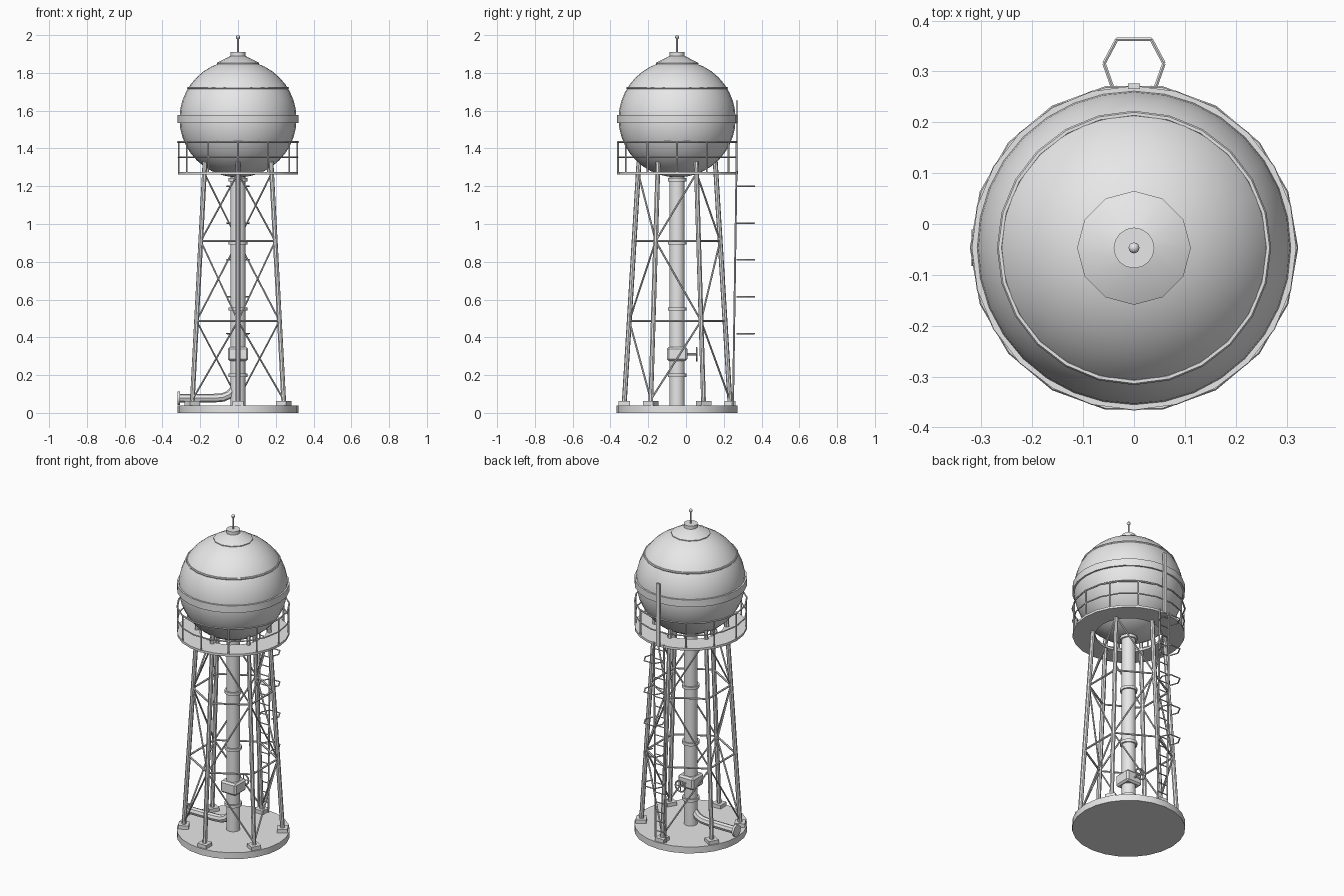
import bpy
import bmesh
from math import cos, sin, pi, radians, sqrt
from mathutils import Vector, Matrix

cube = bpy.data.objects.get("Cube")
if cube:
    bpy.data.objects.remove(cube, do_unlink=True)

YC = -0.047                      # tower axis
AXIS = Vector((0, YC, 0))

grey = bpy.data.materials.new("plain_grey")
grey.use_nodes = True
COLOUR = (0.8, 0.8, 0.8, 1)
grey.diffuse_color = COLOUR
for node in grey.node_tree.nodes:
    if node.type == 'BSDF_PRINCIPLED':
        node.inputs["Base Color"].default_value = COLOUR


def finish(name, bm, smooth=True):
    bmesh.ops.recalc_face_normals(bm, faces=bm.faces[:])
    mesh = bpy.data.meshes.new(name)
    bm.to_mesh(mesh)
    bm.free()
    mesh.materials.append(grey)
    obj = bpy.data.objects.new(name, mesh)
    bpy.context.collection.objects.link(obj)
    if smooth:
        bpy.ops.object.select_all(action='DESELECT')
        obj.select_set(True)
        bpy.context.view_layer.objects.active = obj
        bpy.ops.object.shade_smooth_by_angle(angle=radians(35))
    return obj


def lathe(name, profile, sides, closed=False, smooth=True):
    """Revolve (radius, z) points about the tower axis; closed joins the ends."""
    bm = bmesh.new()
    rings = []
    for r, z in profile:
        rings.append([bm.verts.new(AXIS + Vector((r * cos(2 * pi * i / sides),
                                                  r * sin(2 * pi * i / sides), z)))
                      for i in range(sides)])
    pairs = list(zip(rings, rings[1:]))
    if closed:
        pairs.append((rings[-1], rings[0]))
    else:
        bm.faces.new(rings[0])
        bm.faces.new(rings[-1])
    for a, b in pairs:
        for i in range(sides):
            j = (i + 1) % sides
            bm.faces.new((a[i], a[j], b[j], b[i]))
    return finish(name, bm, smooth)


def hoop(name, radius, z, thick, sides, smooth=False):
    profile = [(radius + thick * cos(k * pi / 3), z + thick * sin(k * pi / 3)) for k in range(6)]
    return lathe(name, profile, sides, True, smooth)


def rods(name, pairs, radius, sides=6):
    """Straight round bars between pairs of points, in one object."""
    bm = bmesh.new()
    for a, b in pairs:
        a, b = Vector(a) + AXIS, Vector(b) + AXIS
        d = b - a
        turn = d.to_track_quat('Z', 'Y').to_matrix().to_4x4()
        bmesh.ops.create_cone(bm, cap_ends=True, segments=sides, radius1=radius,
                              radius2=radius, depth=d.length,
                              matrix=Matrix.Translation((a + b) / 2) @ turn)
    return finish(name, bm, sides > 6)


def box(name, centre, size, angle=0.0, bevel=0.0):
    bm = bmesh.new()
    bmesh.ops.create_cube(bm, size=1, matrix=Matrix.Translation(Vector(centre) + AXIS)
                          @ Matrix.Rotation(angle, 4, 'Z') @ Matrix.Diagonal((*size, 1)))
    if bevel:
        bmesh.ops.bevel(bm, geom=bm.edges[:], offset=bevel, segments=1, affect='EDGES')
    return finish(name, bm, False)


def ball(name, z, radius, u, v):
    bm = bmesh.new()
    bmesh.ops.create_uvsphere(bm, u_segments=u, v_segments=v, radius=radius,
                              matrix=Matrix.Translation(AXIS + Vector((0, 0, z))))
    return finish(name, bm)


# Ground slab
lathe("base_slab", [(0.32, 0), (0.32, 0.04)], 24)

# Six leaning legs with footings
Z0, Z1 = 0.05, 1.33


def leg_point(i, z):
    r = 0.28 + (0.202 - 0.28) * (z - Z0) / (Z1 - Z0)
    a = pi / 2 + i * pi / 3
    return Vector((r * cos(a), r * sin(a), z))


rods("legs", [(leg_point(i, Z0), leg_point(i, Z1)) for i in range(6)], 0.013, 8)
for i in range(6):
    p = leg_point(i, 0.05)
    box("footing", p, (0.06, 0.06, 0.024), pi / 2 + i * pi / 3)

# Bracing between neighbouring legs
levels = [0.07, 0.487, 0.91, 1.27]
rods("horizontal_braces", [(leg_point(i, z), leg_point(i + 1, z))
                           for z in levels[1:3] for i in range(6)], 0.006)
diagonals = []
for j in range(3):
    for i in range(6):
        low, high = (i, i + 1) if (i + j) % 2 == 0 else (i + 1, i)
        diagonals.append((leg_point(low, levels[j]), leg_point(high, levels[j + 1])))
rods("diagonal_braces", diagonals, 0.005)

# Spherical tank with bands
TANK_Z, TANK_R = 1.557, 0.31
ball("tank", TANK_Z, TANK_R, 32, 20)
lathe("tank_belt", [(0.3, 1.534), (0.319, 1.534), (0.319, 1.578), (0.3, 1.578)], 24, True)
hoop("upper_band", sqrt(TANK_R ** 2 - 0.163 ** 2), 1.72, 0.006, 24)

# Roof cap, vent and mast
lathe("roof_cap", [(0.112, 1.848), (0.112, 1.853), (0.04, 1.89)], 12)
lathe("roof_vent", [(0.04, 1.875), (0.04, 1.91)], 16)
rods("mast", [((0, 0, 1.9), (0, 0, 1.99))], 0.005)
ball("mast_tip", 1.989, 0.011, 8, 6)

# Walkway with railing
lathe("walkway", [(0.19, 1.262), (0.318, 1.262), (0.318, 1.276), (0.19, 1.276)], 24, True)
hoop("top_rail", 0.318, 1.434, 0.005, 18)
hoop("middle_rail", 0.316, 1.354, 0.004, 18)
rods("rail_posts", [((0.314 * cos(i * pi / 6), 0.314 * sin(i * pi / 6), 1.27),
                     (0.314 * cos(i * pi / 6), 0.314 * sin(i * pi / 6), 1.434))
                    for i in range(12)], 0.005)

# Central riser pipe with flanges
lathe("riser_pipe", [(0.04, 0.04), (0.04, 1.28)], 16)
for z in (0.2, 0.55, 0.9, 1.235):
    lathe("riser_flange", [(0.049, z - 0.009), (0.049, z + 0.009)], 16)

# Valve box and hand wheel
box("valve_box", (0, 0, 0.312), (0.108, 0.108, 0.074), 0, 0.01)
rods("valve_stem", [((0, 0.05, 0.31), (0, 0.105, 0.31))], 0.006, 8)
rim = [Vector((0.034 * cos(k * pi / 6), 0.103, 0.31 + 0.034 * sin(k * pi / 6))) for k in range(12)]
rods("valve_wheel_rim", [(rim[k], rim[(k + 1) % 12]) for k in range(12)], 0.005)
rods("valve_wheel_spokes", [(rim[k], rim[k + 6]) for k in (0, 3)], 0.003)


# Outlet pipe curving down from the riser
curve = bpy.data.curves.new("outlet_pipe", 'CURVE')
curve.dimensions = '3D'
curve.bevel_depth = 0.023
curve.bevel_resolution = 2
curve.use_fill_caps = True
path = [(-0.31, 0.078), (-0.13, 0.078), (-0.08, 0.082), (-0.045, 0.097), (-0.02, 0.125)]
spline = curve.splines.new('POLY')
spline.points.add(len(path) - 1)
for point, (x, z) in zip(spline.points, path):
    point.co = (x, YC, z, 1)
curve.materials.append(grey)
outlet = bpy.data.objects.new("outlet_pipe", curve)
bpy.context.collection.objects.link(outlet)
bpy.ops.object.select_all(action='DESELECT')
outlet.select_set(True)
bpy.context.view_layer.objects.active = outlet
bpy.ops.object.convert(target='MESH')
bpy.ops.object.shade_smooth_by_angle(angle=radians(35))
rods("outlet_flange", [((-0.32, 0, 0.078), (-0.306, 0, 0.078))], 0.036, 12)

# Ladder up the back
def ladder_point(x, z):
    return (x, 0.296 + 0.018 * (z - 0.05) / 1.22, z)


rods("ladder_rails", [(ladder_point(s * 0.035, 0.04), ladder_point(s * 0.035, 1.28))
                      for s in (-1, 1)], 0.005)
rods("ladder_rungs", [(ladder_point(-0.035, 0.1 + 0.06 * k), ladder_point(0.035, 0.1 + 0.06 * k))
                      for k in range(20)], 0.0035)
box("upper_ladder_strip", (0, 0.318, 1.46), (0.024, 0.01, 0.39))

# Safety hoops round the ladder
half = [(0.042, 0.315), (0.059, 0.363), (0.034, 0.41)]
outline = [(-x, y) for x, y in half] + half[::-1]
guards = []
for k in range(5):
    z = 0.42 + 0.195 * k
    guards += [((*a, z), (*b, z)) for a, b in zip(outline, outline[1:])]
rods("ladder_guards", guards, 0.004)
